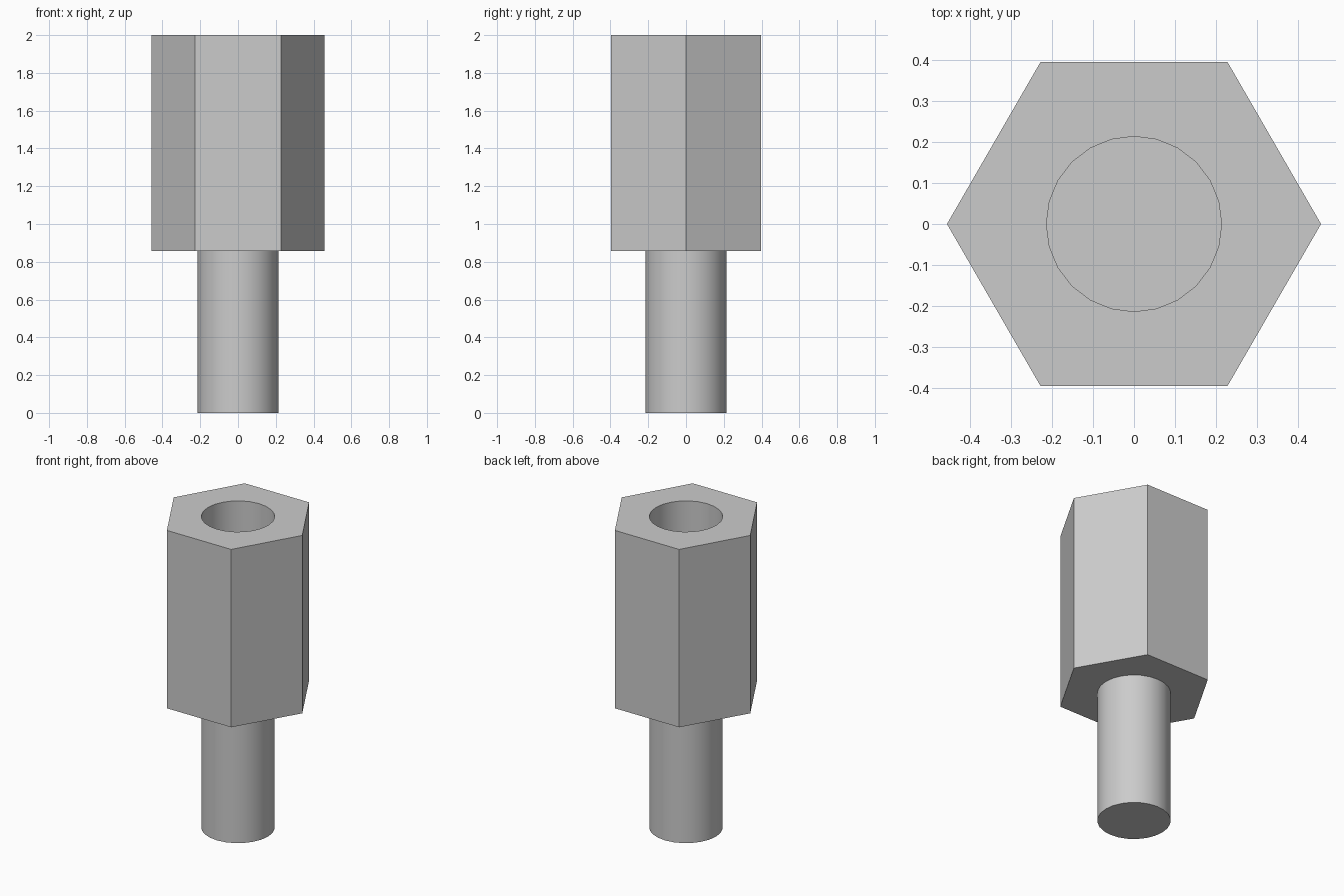
import bpy
import math

cube = bpy.data.objects.get("Cube")
if cube:
    bpy.data.objects.remove(cube, do_unlink=True)

HEX_RADIUS = 0.457
ROUND_RADIUS = 0.214
SHOULDER = 0.857      # height where the stud meets the hex body
TOP = 2.0
BORE_FLOOR = 1.143

metal = bpy.data.materials.new("grey metal")
metal.use_nodes = True
colour = (0.6, 0.6, 0.6, 1)
metal.diffuse_color = colour
metal.node_tree.nodes["Principled BSDF"].inputs["Base Color"].default_value = colour


def prism(name, sides, radius, bottom, top, turn=0):
    """Upright prism between two heights."""
    bpy.ops.mesh.primitive_cylinder_add(
        vertices=sides, radius=radius, depth=top - bottom,
        location=(0, 0, (bottom + top) / 2), rotation=(0, 0, turn))
    obj = bpy.context.object
    obj.name = name
    obj.data.materials.append(metal)
    return obj


def combine(target, other, operation):
    """Apply a boolean and remove the helper object."""
    mod = target.modifiers.new(operation.lower(), 'BOOLEAN')
    mod.operation = operation
    mod.solver = 'EXACT'
    mod.object = other
    bpy.context.view_layer.objects.active = target
    bpy.ops.object.modifier_apply(modifier=mod.name)
    bpy.data.objects.remove(other, do_unlink=True)


# Hex body, with corners pointing along x
body = prism("hex_standoff", 6, HEX_RADIUS, SHOULDER, TOP, math.pi / 6)

# Blind bore in the top
bore = prism("bore_cutter", 24, ROUND_RADIUS, BORE_FLOOR, TOP + 0.2)
bore.hide_render = True
combine(body, bore, 'DIFFERENCE')

# Round stud, sunk into the body and fused with it
stud = prism("stud", 24, ROUND_RADIUS, 0, SHOULDER + 0.1)
combine(body, stud, 'UNION')

# Smooth round walls, crisp hex edges
bpy.ops.object.select_all(action='DESELECT')
body.select_set(True)
bpy.context.view_layer.objects.active = body
bpy.ops.object.shade_smooth_by_angle(angle=math.radians(30))
